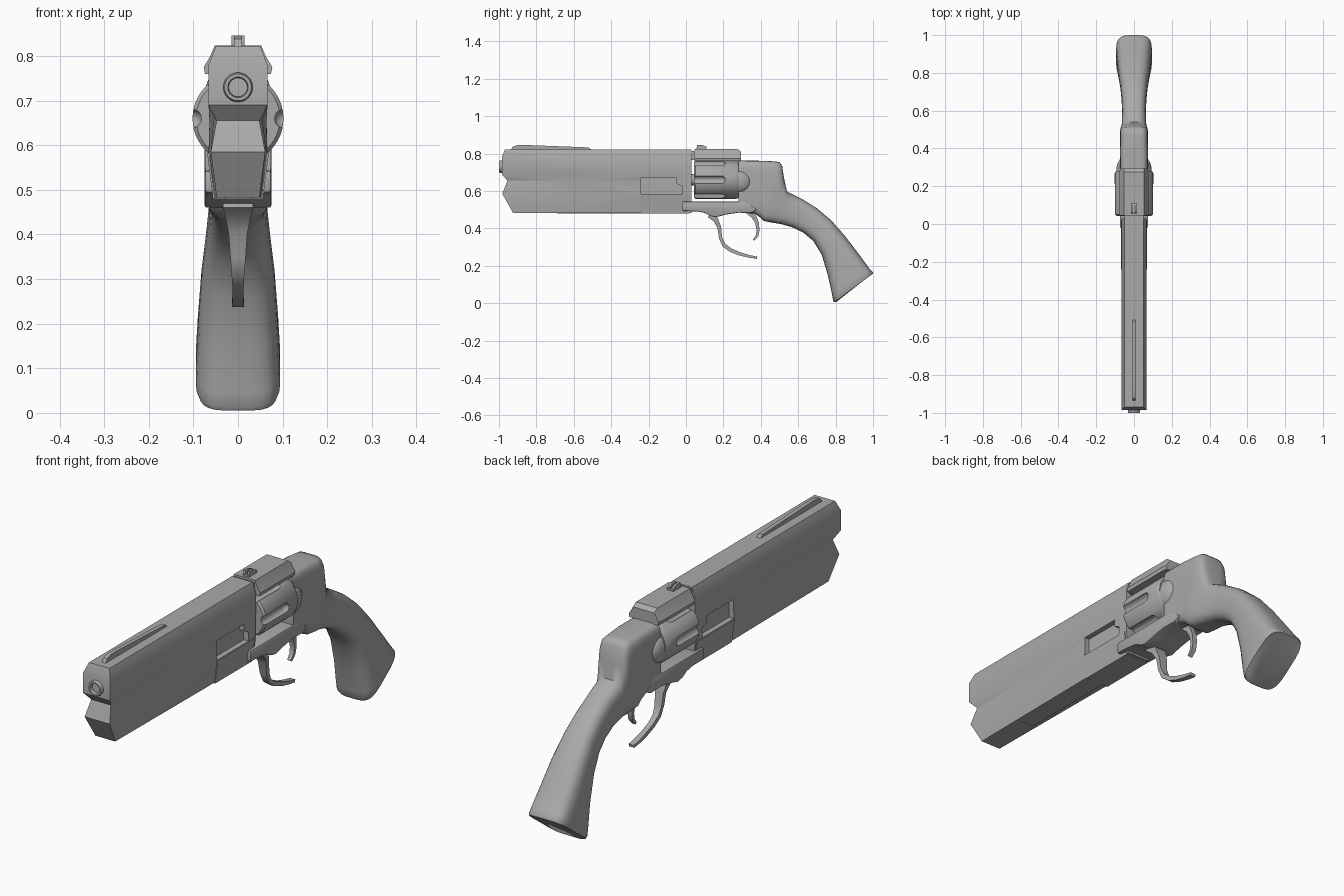
import bpy, bmesh, math
from mathutils import Vector

if "Cube" in bpy.data.objects:
    bpy.data.objects.remove(bpy.data.objects["Cube"])

steel = bpy.data.materials.new("dark_grey")
steel.diffuse_color = (.4, .4, .4, 1)
steel.use_nodes = True
steel.node_tree.nodes["Principled BSDF"].inputs["Base Color"].default_value = steel.diffuse_color


def finish(name, bm, angle=35, bevel=0):
    bmesh.ops.recalc_face_normals(bm, faces=bm.faces)
    me = bpy.data.meshes.new(name)
    bm.to_mesh(me)
    bm.free()
    me.materials.append(steel)
    ob = bpy.data.objects.new(name, me)
    bpy.context.collection.objects.link(ob)
    if bevel:
        m = ob.modifiers.new("bevel", "BEVEL")
        m.width, m.segments, m.limit_method = bevel, 2, 'ANGLE'
        select(ob)
        bpy.ops.object.modifier_apply(modifier=m.name)
    smooth(ob, angle)
    return ob


def select(ob):
    bpy.ops.object.select_all(action='DESELECT')
    ob.select_set(True)
    bpy.context.view_layer.objects.active = ob


def smooth(ob, angle=35):
    select(ob)
    bpy.ops.object.shade_smooth_by_angle(angle=math.radians(angle))


def loft(name, rings, caps=True, angle=35, bevel=0):
    bm = bmesh.new()
    vs = [[bm.verts.new(p) for p in r] for r in rings]
    n = len(vs[0])
    for a, b in zip(vs, vs[1:]):
        for i in range(n):
            bm.faces.new((a[i], a[(i + 1) % n], b[(i + 1) % n], b[i]))
    if caps:
        bm.faces.new(vs[0])
        bm.faces.new(vs[-1])
    return finish(name, bm, angle, bevel)


def plate(name, prof, x0, x1, bevel=0):
    """Side profile of (y, z) points extruded along x."""
    return loft(name, [[(x, y, z) for y, z in prof] for x in (x0, x1)], bevel=bevel)


def box(name, x0, x1, y0, y1, z0, z1, bevel=0):
    return plate(name, [(y0, z0), (y1, z0), (y1, z1), (y0, z1)], x0, x1, bevel)


def lathe(name, prof, z, x=0, n=32, angle=35):
    """(radius, y) profile turned about an axis along y."""
    return loft(name, [[(x + r * math.cos(i * math.tau / n), y, z + r * math.sin(i * math.tau / n))
                        for i in range(n)] for r, y in prof], angle=angle)


def cut(ob, cutter):
    m = ob.modifiers.new("cut", "BOOLEAN")
    m.operation, m.solver, m.object = 'DIFFERENCE', 'EXACT', cutter
    select(ob)
    bpy.ops.object.modifier_apply(modifier=m.name)
    bpy.data.objects.remove(cutter)


def strip(name, pts, bevel=0):
    """Curved bar: points are (y, z, half thickness, half width)."""
    rings = []
    for i, (y, z, t, w) in enumerate(pts):
        a, b = pts[max(i - 1, 0)], pts[min(i + 1, len(pts) - 1)]
        d = Vector((0, b[0] - a[0], b[1] - a[1])).normalized()
        n, c = Vector((0, -d.z, d.y)) * t, Vector((0, y, z))
        w = Vector((w, 0, 0))
        rings.append([c + n + w, c + n - w, c - n - w, c - n + w])
    return loft(name, rings, bevel=bevel)


# Barrel shroud: levels are (z, x at front, x at rear, y of front face); waist fades rearward
levels = [(.822, .05, .05, -.968), (.78, .066, .066, -.985), (.69, .066, .066, -.985),
          (.655, .048, .064, -.955), (.585, .061, .066, -.982), (.483, .048, .054, -.925)]
bm = bmesh.new()
rows = []
for f in (0, .35, .75, 1):
    ring = []
    for s in (1, -1):
        for z, xf, xr, yf in (levels if s > 0 else levels[::-1]):
            k = min(f / .75, 1)
            ring.append(bm.verts.new((s * (xf + (xr - xf) * k), yf + (.03 - yf) * f, z)))
    rows.append(ring)
for a, b in zip(rows, rows[1:]):
    for i in range(12):
        bm.faces.new((a[i], a[(i + 1) % 12], b[(i + 1) % 12], b[i]))
for r in (rows[0], rows[-1]):
    for i in range(5):
        bm.faces.new((r[i], r[i + 1], r[10 - i], r[11 - i]))
barrel = finish("barrel_shroud", bm, 30)

# Side windows with a stepped rear corner, and seam block below them
window = [(-.24, .585), (-.02, .585), (-.02, .625), (-.05, .64), (-.05, .67), (-.24, .67)]
for s in (1, -1):
    cut(barrel, plate("window_cutter", window, s * .042, s * .12))
smooth(barrel, 30)
loft("lower_barrel_block", [[(-.056, y, .479), (.056, y, .479), (.069, y, .583), (-.069, y, .583)]
                            for y in (-.24, .02)])
box("underside_rail", -.03, .03, -.69, -.23, .479, .49)

# Muzzle with bore
lathe("muzzle", [(.033, -.97), (.033, -.994), (.03, -1), (.023, -1), (.021, -.995), (.021, -.985)], .73)

# Front and rear sights
plate("front_sight", [(-.94, .815), (-.925, .838), (-.90, .846), (-.86, .846), (-.52, .833), (-.5, .815)],
      -.009, .009)
for s in (1, -1):
    plate("rear_sight", [(.055, .815), (.06, .846), (.085, .846), (.11, .836), (.11, .815)],
          s * .005, s * .015)
box("rear_sight_base", -.015, .015, .055, .11, .815, .832)

# Fluted cylinder
drum = lathe("cylinder", [(.094, .042), (.102, .05), (.102, .27), (.096, .28)], .66, n=48)
for i in range(6):
    a = i * math.tau / 6
    prof = [(.021, .0), (.021, .19)] + [(.021 * math.cos(t), .19 + .021 * math.sin(t)) for t in (.4, .8, 1.2, 1.5)]
    cut(drum, lathe("flute_cutter", prof, .66 + .103 * math.sin(a), .103 * math.cos(a), 16))
smooth(drum, 35)
lathe("cylinder_axle", [(.03, .01), (.03, .3)], .66, n=16)

# Top strap over the cylinder
loft("top_strap", [[(-w, y, .76), (w, y, .76), (w + .003, y, .775), (w - .012, y, .8), (.052, y, h),
                    (-.052, y, h), (-w + .012, y, .8), (-w - .003, y, .775)]
                   for y, w, h in ((.045, .074, .824), (.275, .074, .824), (.295, .07, .81))], angle=20)
box("strap_joint", -.05, .05, .02, .06, .765, .815)

# Lower frame below the cylinder
plate("lower_frame", [(-.02, .543), (.32, .543), (.38, .5), (.35, .482), (.28, .484), (.21, .473), (.16, .46),
                      (.13, .466), (.1, .483), (.06, .49), (-.02, .494)], -.075, .075, bevel=.006)

# Rear frame flowing into the grip: (top y, z, bottom y, z, half width, squareness)
sections = [(.28, .763, .28, .487, .074, 6), (.39, .762, .37, .478, .075, 6), (.47, .759, .40, .455, .075, 5),
            (.50, .755, .415, .44, .075, 5), (.514, .735, .435, .435, .074, 4.5), (.524, .67, .465, .43, .072, 4),
            (.54, .598, .51, .422, .065, 3.2), (.62, .558, .57, .405, .063, 3), (.70, .508, .63, .375, .066, 3),
            (.775, .445, .68, .333, .072, 3), (.85, .36, .725, .26, .082, 3), (.925, .262, .758, .15, .09, 3.3),
            (.982, .184, .781, .045, .095, 4), (.998, .168, .786, .014, .095, 4), (1, .158, .793, .005, .091, 4),
            (.985, .149, .803, .006, .08, 4)]


def oval(ty, tz, by, bz, w, e, n=28):
    c, h = Vector((0, ty + by, tz + bz)) / 2, Vector((0, ty - by, tz - bz)) / 2
    pts = []
    for i in range(n):
        a = (i + .5) * math.tau / n
        co, si = math.cos(a), math.sin(a)
        pts.append(c + h * math.copysign(abs(si) ** (2 / e), si)
                   + Vector((w * math.copysign(abs(co) ** (2 / e), co), 0, 0)))
    return pts


loft("frame_and_grip", [oval(*s) for s in sections], angle=50)

# Rounded recoil shields on both sides behind the cylinder
for s in (1, -1):
    bm = bmesh.new()
    bmesh.ops.create_uvsphere(bm, u_segments=24, v_segments=12, radius=1)
    bmesh.ops.bisect_plane(bm, geom=bm.verts[:] + bm.edges[:] + bm.faces[:], plane_co=(0, 0, 0),
                           plane_no=(0, -1, 0), clear_outer=True)
    bmesh.ops.holes_fill(bm, edges=bm.edges)
    for v in bm.verts:
        v.co = Vector((s * .06 + v.co.x * .034, .28 + v.co.y * .068, .65 + v.co.z * .06))
    finish("recoil_shield", bm)

# Open trigger guard and trigger
strip("trigger_guard", [(.13, .475, .02, .034), (.16, .445, .014, .028), (.178, .405, .01, .021),
                        (.185, .35, .009, .017), (.203, .31, .01, .014), (.24, .283, .01, .012),
                        (.29, .263, .009, .012), (.34, .25, .007, .013), (.38, .243, .006, .013)])
strip("trigger", [(.335, .495, .02, .014), (.362, .465, .013, .013), (.38, .43, .01, .012),
                  (.385, .39, .008, .011), (.38, .36, .007, .01), (.36, .337, .005, .009)])
